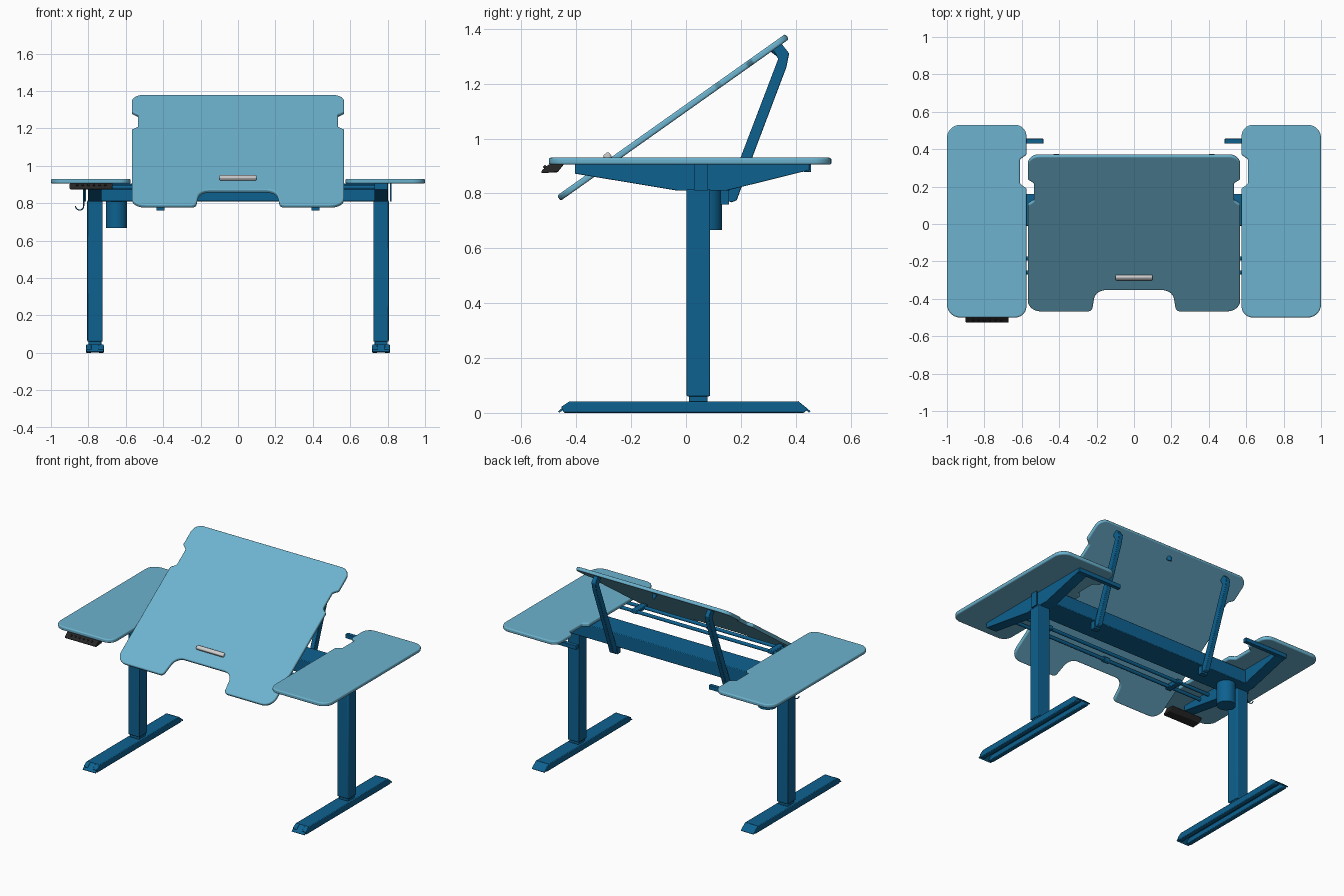
import bpy, bmesh
from math import radians, pi, cos, sin, tan
from mathutils import Vector, Matrix

if "Cube" in bpy.data.objects:
    bpy.data.objects.remove(bpy.data.objects["Cube"])


def material(name, rgb):
    m = bpy.data.materials.new(name)
    m.diffuse_color = (*rgb, 1)
    m.use_nodes = True
    m.node_tree.nodes["Principled BSDF"].inputs["Base Color"].default_value = m.diffuse_color
    return m


TOP = material("light_blue", (0.15, 0.45, 0.62))
FRAME = material("dark_blue", (0.004, 0.12, 0.28))
BLACK = material("black", (0.02, 0.02, 0.02))


def finish(name, bm, mat=None, bevel=0.0, segs=2):
    bmesh.ops.recalc_face_normals(bm, faces=bm.faces)
    me = bpy.data.meshes.new(name)
    bm.to_mesh(me)
    bm.free()
    ob = bpy.data.objects.new(name, me)
    bpy.context.collection.objects.link(ob)
    if mat:
        me.materials.append(mat)
    bpy.ops.object.select_all(action='DESELECT')
    ob.select_set(True)
    bpy.context.view_layer.objects.active = ob
    bpy.ops.object.shade_smooth_by_angle(angle=radians(30))
    if bevel:
        mod = ob.modifiers.new("edge", 'BEVEL')
        mod.width, mod.segments = bevel, segs
        mod.limit_method, mod.angle_limit = 'ANGLE', radians(40)
    return ob


def prism(name, pts, axis, a, b, mat=None, bevel=0.0, segs=2):
    """Extrude a profile: axis 'x' takes (y, z) points, axis 'z' takes (x, y)."""
    bm = bmesh.new()
    place = (lambda p, t: (t, p[0], p[1])) if axis == 'x' else (lambda p, t: (p[0], p[1], t))
    lo = [bm.verts.new(place(p, a)) for p in pts]
    hi = [bm.verts.new(place(p, b)) for p in pts]
    bm.faces.new(lo)
    bm.faces.new(hi)
    n = len(pts)
    for i in range(n):
        bm.faces.new((lo[i], lo[(i + 1) % n], hi[(i + 1) % n], hi[i]))
    return finish(name, bm, mat, bevel, segs)


def box(name, x, y, z, mat=FRAME, bevel=0.0, segs=2):
    return prism(name, [(y[0], z[0]), (y[1], z[0]), (y[1], z[1]), (y[0], z[1])],
                 'x', x[0], x[1], mat, bevel, segs)


def cylinder(name, p, q, r, mat=FRAME, sides=24, r2=None):
    p, q = Vector(p), Vector(q)
    bm = bmesh.new()
    m = Matrix.Translation((p + q) / 2) @ (q - p).to_track_quat('Z', 'Y').to_matrix().to_4x4()
    bmesh.ops.create_cone(bm, cap_ends=True, segments=sides, radius1=r,
                          radius2=r if r2 is None else r2, depth=(q - p).length, matrix=m)
    return finish(name, bm, mat)


def rounded(corners, n=7):
    """Round each (x, y, radius) corner of an outline with an arc."""
    out = []
    for i, (x, y, r) in enumerate(corners):
        c = Vector((x, y))
        u = (Vector(corners[i - 1][:2]) - c).normalized()
        v = (Vector(corners[(i + 1) % len(corners)][:2]) - c).normalized()
        half = u.angle(v) / 2
        d = r / tan(half)
        mid = c + (u + v).normalized() * (r / sin(half))
        a, b = c + u * d - mid, c + v * d - mid
        sweep = a.angle_signed(b)
        for k in range(n + 1):
            t = -sweep * k / n
            out.append((mid.x + a.x * cos(t) - a.y * sin(t), mid.y + a.x * sin(t) + a.y * cos(t)))
    return out


# fixed side tops with an inner notch
side = rounded([(1, -0.5, .07), (.575, -0.5, .06), (.575, .19, .012), (.61, .215, .015),
                (.61, .345, .015), (.575, .37, .012), (.575, .53, .06), (1, .53, .07)])
for s, label in ((-1, "left"), (1, "right")):
    prism(label + "_side_top", [(s * x, y) for x, y in side], 'z', .905, .93, TOP, .007, 3)

# tilting centre top with front cutout and side notches
half = [(.225, 0, .025), (.205, .14, .065)]
flank = [(.568, 0, .07), (.568, .70, .012), (.535, .725, .015), (.535, .84, .015),
         (.568, .865, .012), (.568, 1.02, .06)]
right = [half[1], half[0]] + flank
board = right + [(-x, y, r) for x, y, r in reversed(right)]
tilt = Matrix.Translation((0, -.457, .773)) @ Matrix.Rotation(radians(35.3), 4, 'X')
prism("tilting_top", rounded(board), 'z', 0, .023, TOP, .007, 3).matrix_world = tilt
# grey page stop on the tilted surface
box("page_stop", (-.1, .1), (.22, .246), (.022, .046), None, .007, 3).matrix_world = tilt
cylinder("underside_knob", (0, .955, .001), (0, .955, -.03), .016, FRAME, 16, .006).matrix_world = tilt

foot_side = [(-.455, .022), (-.445, 0), (.43, 0), (.445, .014), (.41, .042), (-.425, .042)]
arm = [(-.405, .907), (-.405, .872), (-.03, .81), (.147, .81), (.45, .885), (.45, .907)]
strut = [(.146, .792), (.15, .775), (.165, .767), (.185, .775), (.242, .932), (.366, 1.26),
         (.376, 1.31), (.345, 1.35), (.318, 1.322), (.336, 1.29)]
for s, label in ((-1, "left"), (1, "right")):
    cx = s * .765
    # open-bottomed foot: two rails, top plate and sloped end caps
    for k in (-1, 1):
        prism(label + "_foot_rail", foot_side, 'x', cx + k * .018, cx + k * .048, FRAME, .004)
        prism(label + "_foot_end",
              [(k * .415 - .006, .043), (k * .46 - .006, .006), (k * .455 - .006, .001),
               (k * .41 - .006, .036)], 'x', cx - .046, cx + .046, FRAME)
    box(label + "_foot_top", (cx - .03, cx + .03), (-.42, .405), (.03, .042))
    # telescopic leg
    box(label + "_inner_leg", (cx - .034, cx + .034), (.011, .079), (.04, .1), FRAME, .004)
    box(label + "_outer_leg", (cx - .041, cx + .041), (.002, .088), (.06, .815), FRAME, .005)
    # tapered support arm and rear bar
    prism(label + "_support_arm", arm, 'x', cx - .036, cx + .036, FRAME, .002)
    box(label + "_rear_bar", (s * .485, s * .8), (.43, .456), (.878, .905), FRAME, .002)
    # lifting strut and its lower bracket
    sx = s * .415
    prism(label + "_lift_strut", strut, 'x', sx - .015, sx + .015, FRAME, .003)
    box(label + "_strut_bracket", (sx - .022, sx + .022), (.125, .157), (.76, .83))
    box(label + "_hanger_plate", (s * .813, s * .82), (.03, .08), (.81, .906))
    # hinge clamps between the rods and the tilting top
    box(label + "_hinge", (s * .5 - .02, s * .5 + .02), (-.285, -.17), (.875, .9), FRAME, .004)

# main beam, front rods and motor
box("cross_beam", (-.74, .74), (-.01, .16), (.81, .9), FRAME, .004)
for name, y in (("front_rod", -.26), ("rear_rod", -.185)):
    cylinder(name, (-.77, y, .885), (.77, y, .885), .011, FRAME, 16)
cylinder("rod_collar", (-.02, -.26, .885), (.02, -.26, .885), .018, FRAME, 16)
cylinder("motor", (-.65, .075, .667), (-.65, .075, .83), .057, FRAME, 32)

# bag hook under the left side
cu = bpy.data.curves.new("bag_hook", 'CURVE')
cu.dimensions, cu.bevel_depth, cu.bevel_resolution, cu.use_fill_caps = '3D', .003, 2, True
path = [(-.825, .06, .905)] + [(-.847 + .022 * cos(t), .06, .785 - .022 * sin(t))
                               for t in [pi * i / 10 for i in range(11)]]
sp = cu.splines.new('POLY')
sp.points.add(len(path) - 1)
for p, c in zip(sp.points, path):
    p.co = (*c, 1)
cu.materials.append(FRAME)
bpy.context.collection.objects.link(bpy.data.objects.new("bag_hook", cu))

# height control panel with buttons
prism("control_panel", [(-.5, .906), (-.445, .906), (-.468, .877), (-.528, .874), (-.525, .884)],
      'x', -.9, -.67, BLACK, .004)
for i in range(6):
    cylinder("control_button", (-.86 + i * .03, -.51, .893), (-.86 + i * .03, -.518, .9), .006, BLACK, 12)
